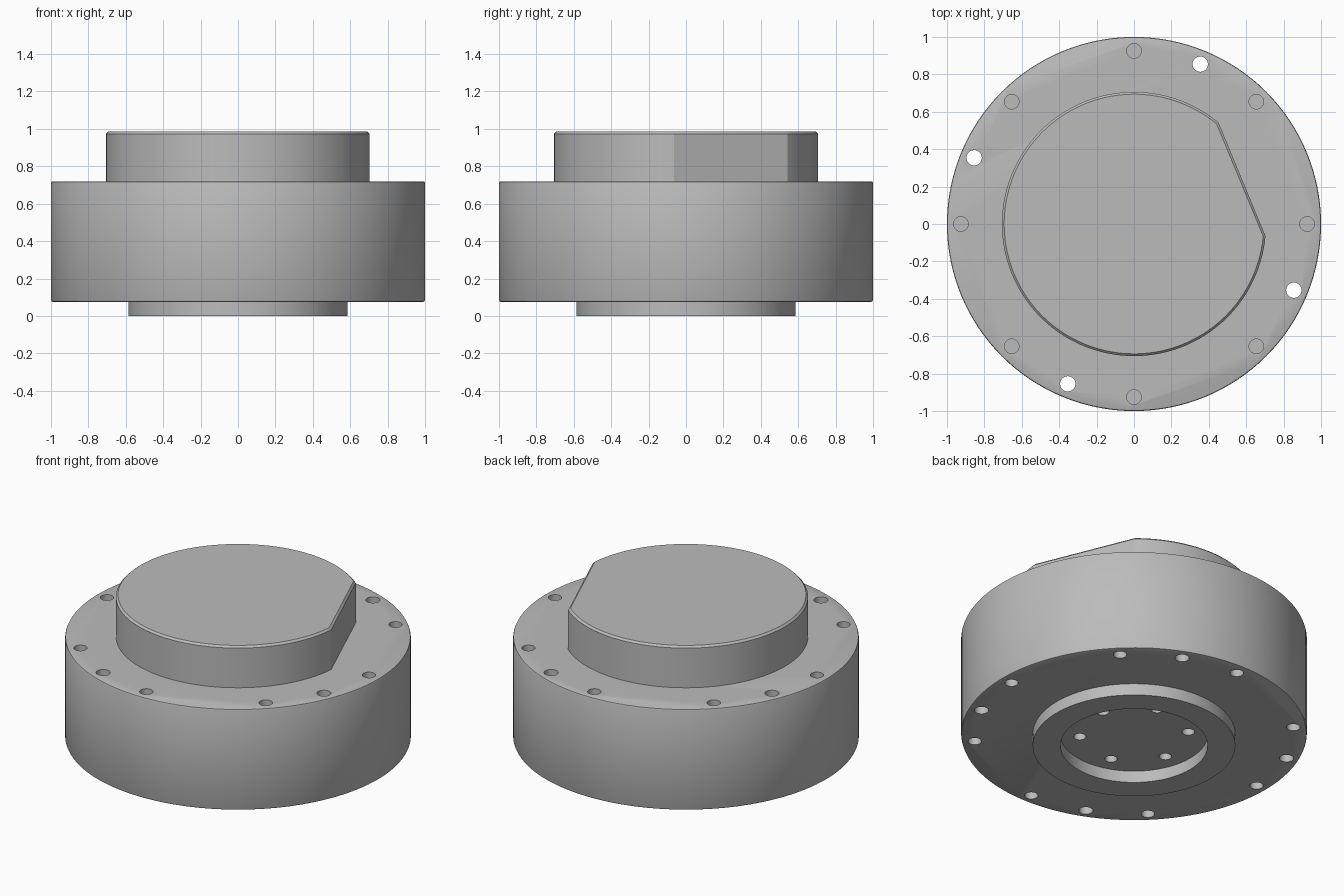
import bpy
import bmesh
from math import cos, sin, acos, radians, pi

cube = bpy.data.objects.get("Cube")
if cube:
    bpy.data.objects.remove(cube, do_unlink=True)

SEGMENTS = 128
grey = bpy.data.materials.new("machined_grey")
grey.use_nodes = True
grey.diffuse_color = (0.5, 0.5, 0.5, 1)
grey.node_tree.nodes["Principled BSDF"].inputs["Base Color"].default_value = (0.5, 0.5, 0.5, 1)


def circle(radius, start=0.0, end=2 * pi, count=SEGMENTS, center=(0, 0)):
    """Points along an arc, without the end point."""
    return [(center[0] + radius * cos(start + (end - start) * i / count),
             center[1] + radius * sin(start + (end - start) * i / count))
            for i in range(count)]


def add_prism(bm, outline, z0, z1):
    """Closed prism over an outline."""
    face = bm.faces.new([bm.verts.new((x, y, z0)) for x, y in outline])
    grown = bmesh.ops.extrude_face_region(bm, geom=[face], use_keep_orig=True)
    for v in grown["geom"]:
        if isinstance(v, bmesh.types.BMVert):
            v.co.z = z1


def make_object(name, bm):
    bmesh.ops.recalc_face_normals(bm, faces=bm.faces[:])
    mesh = bpy.data.meshes.new(name)
    bm.to_mesh(mesh)
    bm.free()
    mesh.materials.append(grey)
    obj = bpy.data.objects.new(name, mesh)
    bpy.context.collection.objects.link(obj)
    return obj


def activate(obj):
    bpy.ops.object.select_all(action='DESELECT')
    obj.select_set(True)
    bpy.context.view_layer.objects.active = obj


def bevel(obj, width, segments):
    mod = obj.modifiers.new("edge_bevel", 'BEVEL')
    mod.width = width
    mod.segments = segments
    mod.limit_method = 'ANGLE'
    mod.angle_limit = radians(50)
    activate(obj)
    bpy.ops.object.modifier_apply(modifier=mod.name)


def smooth(obj):
    activate(obj)
    bpy.ops.object.shade_smooth_by_angle(angle=radians(25))


BASE, TOP = 0.075, 0.72

# Main drum with softened rims
bm = bmesh.new()
add_prism(bm, circle(1.0), BASE, TOP)
body = make_object("main_body", bm)
bevel(body, 0.01, 2)

# Bolt holes: blind from both sides, through, and blind inside the lower recess
bm = bmesh.new()


def drill(angle, ring, radius, z0, z1):
    a = radians(angle)
    spot = (ring * cos(a), ring * sin(a))
    add_prism(bm, circle(radius, count=32, center=spot), z0, z1)


for i in range(8):
    drill(45 * i, 0.925, 0.039, TOP - 0.22, TOP + 0.1)
    drill(45 * i, 0.925, 0.039, BASE - 0.1, BASE + 0.22)
for i in range(4):
    drill(67.5 + 90 * i, 0.925, 0.041, BASE - 0.1, TOP + 0.1)
for i in range(6):
    drill(15 + 60 * i, 0.315, 0.036, BASE - 0.1, BASE + 0.2)
cutter = make_object("hole_cutter", bm)
cutter.hide_render = True
cut = body.modifiers.new("bolt_holes", 'BOOLEAN')
cut.operation = 'DIFFERENCE'
cut.solver = 'EXACT'
cut.object = cutter
activate(body)
bpy.ops.object.modifier_apply(modifier=cut.name)
bpy.data.objects.remove(cutter, do_unlink=True)
smooth(body)

# Upper boss: a disc with one flat side and a chamfered top
half = acos(0.625 / 0.706)
facing = radians(22.5)
first, last = facing + half, facing - half + 2 * pi
outline = circle(0.706, first, last)
outline.append((0.706 * cos(last), 0.706 * sin(last)))
bm = bmesh.new()
add_prism(bm, outline, TOP - 0.03, 0.985)
boss = make_object("upper_boss", bm)
bevel(boss, 0.012, 1)
smooth(boss)

# Lower locating ring, lathed from a rectangular section
bm = bmesh.new()
section = [(0.426, 0), (0.586, 0), (0.586, BASE + 0.01), (0.426, BASE + 0.01)]
verts = [bm.verts.new((r, 0, z)) for r, z in section]
edges = [bm.edges.new((verts[i], verts[(i + 1) % 4])) for i in range(4)]
bmesh.ops.spin(bm, geom=verts + edges, cent=(0, 0, 0), axis=(0, 0, 1),
               angle=2 * pi, steps=SEGMENTS, use_merge=True)
bmesh.ops.remove_doubles(bm, verts=bm.verts[:], dist=0.0001)
smooth(make_object("lower_ring", bm))
